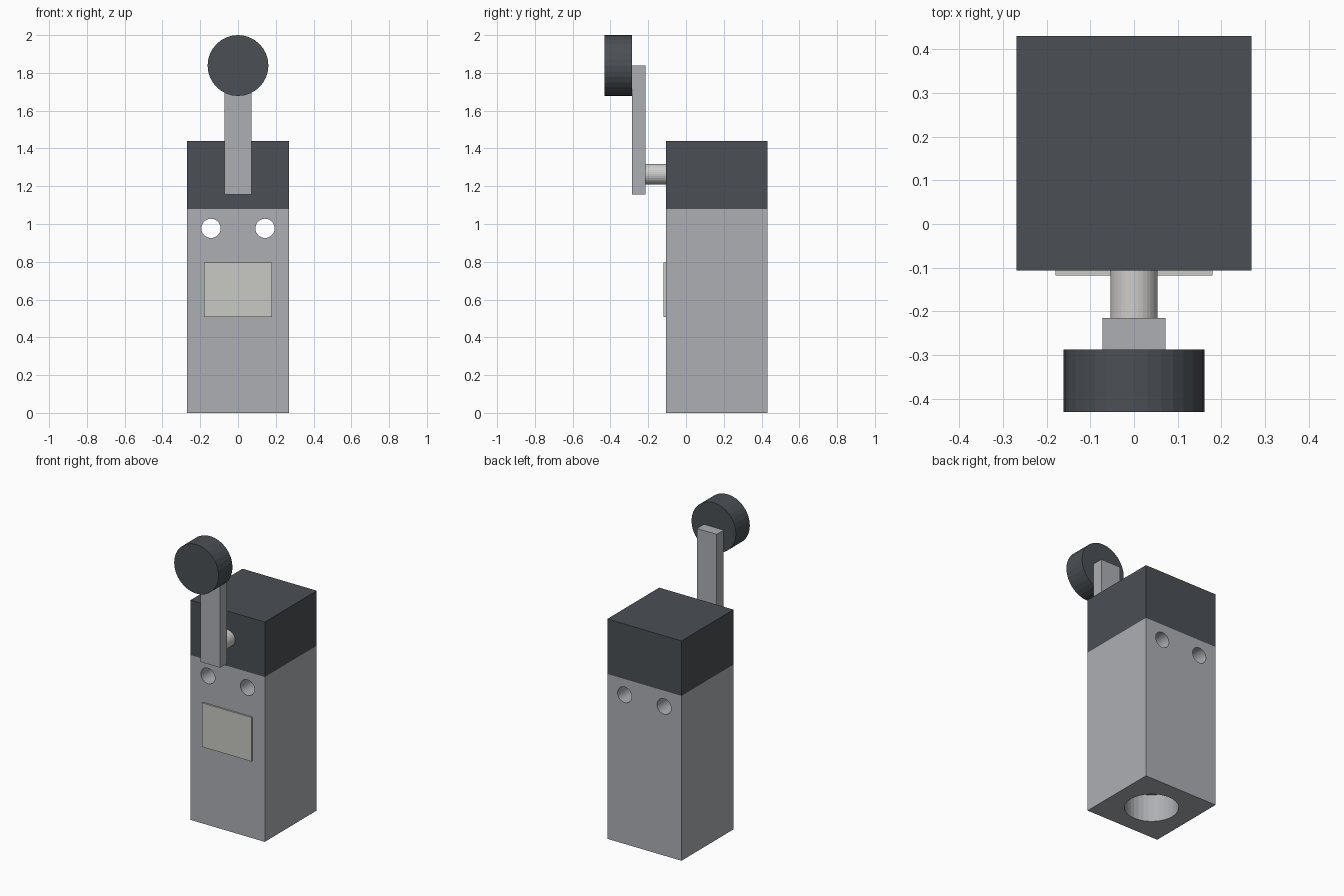
import bpy, math
from mathutils import Vector

if "Cube" in bpy.data.objects:
    bpy.data.objects.remove(bpy.data.objects["Cube"], do_unlink=True)


def material(name, rgb):
    m = bpy.data.materials.new(name)
    m.use_nodes = True
    m.diffuse_color = (*rgb, 1)
    m.node_tree.nodes["Principled BSDF"].inputs["Base Color"].default_value = (*rgb, 1)
    return m


GREY = material("light grey metal", (0.42, 0.43, 0.45))
DARK = material("dark grey plastic", (0.07, 0.08, 0.09))
LABEL = material("pale label", (0.58, 0.58, 0.55))
STEEL = material("bright steel", (0.62, 0.61, 0.60))


def finish(name, mat):
    obj = bpy.context.object
    obj.name = name
    obj.data.materials.append(mat)
    return obj


def box(name, low, high, mat):
    low, high = Vector(low), Vector(high)
    bpy.ops.mesh.primitive_cube_add(size=1, location=(low + high) / 2)
    bpy.context.object.scale = high - low
    bpy.ops.object.transform_apply(location=False, rotation=False, scale=True)
    return finish(name, mat)


def cylinder(name, radius, start, end, mat, sides=32):
    start, end = Vector(start), Vector(end)
    axis = end - start
    bpy.ops.mesh.primitive_cylinder_add(
        vertices=sides, radius=radius, depth=axis.length, location=(start + end) / 2,
        rotation=axis.to_track_quat('Z', 'Y').to_euler())
    return finish(name, mat)


def drill(target, cutter):
    cutter.hide_render = True
    mod = target.modifiers.new("hole", 'BOOLEAN')
    mod.operation = 'DIFFERENCE'
    mod.solver = 'EXACT'
    mod.object = cutter
    bpy.context.view_layer.objects.active = target
    bpy.ops.object.modifier_apply(modifier=mod.name)
    bpy.data.objects.remove(cutter, do_unlink=True)


FRONT, BACK, HALF = -0.107, 0.431, 0.269

# Housing with two mounting holes right through and a cable entry underneath
body = box("housing", (-HALF, FRONT, 0), (HALF, BACK, 1.08), GREY)
for x in (-0.143, 0.143):
    drill(body, cylinder("hole_cutter", 0.051, (x, FRONT - 0.1, 0.977), (x, BACK + 0.1, 0.977), GREY))
mid = (FRONT + BACK) / 2
drill(body, cylinder("entry_cutter", 0.161, (0, mid, -0.1), (0, mid, 0.18), GREY))

# Head and front label
box("head", (-HALF, FRONT, 1.08), (HALF, BACK, 1.44), DARK)
box("label_plate", (-0.18, FRONT - 0.011, 0.507), (0.18, FRONT, 0.795), LABEL)

# Lever: shaft, arm and roller
cylinder("lever_shaft", 0.054, (0, FRONT, 1.264), (0, -0.215, 1.264), STEEL)
box("lever_arm", (-0.072, -0.287, 1.157), (0.072, -0.215, 1.839), GREY)
cylinder("roller", 0.161, (0, -0.287, 1.839), (0, -0.431, 1.839), DARK)
